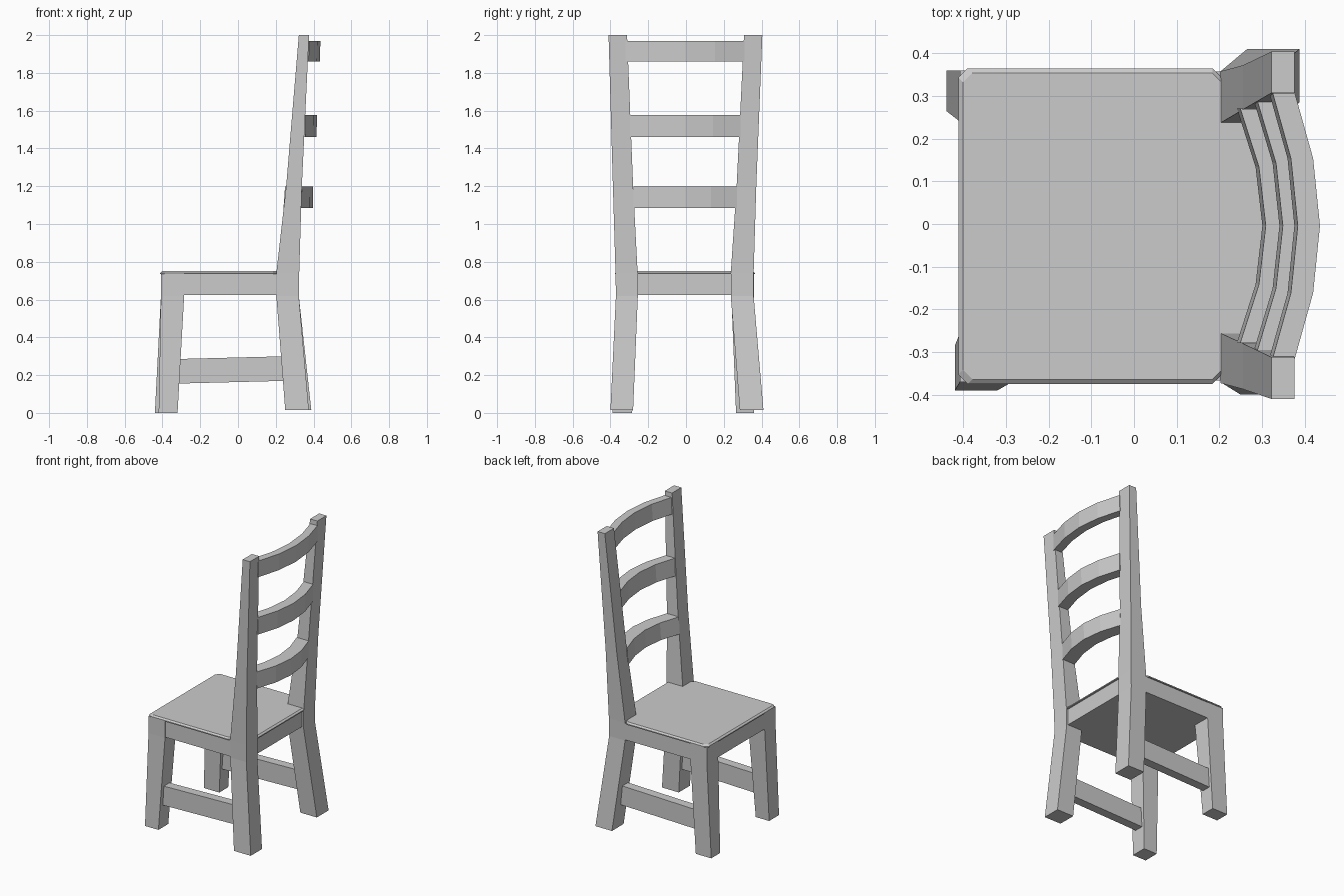
import bpy

if "Cube" in bpy.data.objects:
    bpy.data.objects.remove(bpy.data.objects["Cube"])


def loft(name, rings):
    """Closed solid through rings of points, all with the same point count."""
    n = len(rings[0])
    verts = [p for ring in rings for p in ring]
    faces = [list(range(n))[::-1], [len(verts) - n + i for i in range(n)]]
    for r in range(len(rings) - 1):
        for i in range(n):
            a, b = r * n + i, r * n + (i + 1) % n
            faces.append([a, b, b + n, a + n])
    mesh = bpy.data.meshes.new(name)
    mesh.from_pydata(verts, [], faces)
    obj = bpy.data.objects.new(name, mesh)
    bpy.context.collection.objects.link(obj)
    return obj


def rect(z, x0, x1, y0, y1):
    return [(x0, y0, z), (x1, y0, z), (x1, y1, z), (x0, y1, z)]


# Front legs, slightly splayed and uneven like hand-made timber
loft("front_leg_right", [rect(0, -.42, -.32, -.39, -.285),
                         rect(.62, -.408, -.285, -.37, -.255),
                         rect(.736, -.408, -.285, -.37, -.255)])
loft("front_leg_left", [rect(0, -.44, -.325, .265, .36),
                        rect(.62, -.408, -.285, .24, .36),
                        rect(.736, -.408, -.285, .24, .36)])

# Back posts, bent at the seat and tapering to the top
loft("back_post_right", [rect(.015, .25, .375, -.40, -.28),
                         rect(.62, .203, .322, -.371, -.255),
                         rect(.74, .203, .324, -.373, -.256),
                         rect(1.2, .255, .338, -.387, -.28),
                         rect(2, .322, .376, -.41, -.312)])
loft("back_post_left", [rect(.015, .265, .388, .285, .41),
                        rect(.62, .203, .322, .237, .358),
                        rect(.74, .203, .324, .237, .358),
                        rect(1.2, .255, .338, .268, .372),
                        rect(2, .322, .376, .307, .404)])

# Solid seat frame
loft("seat_frame", [rect(.625, -.405, .312, -.367, .357),
                    rect(.736, -.405, .312, -.367, .357)])

# Thin seat board with clipped corners and a tongue between the posts
def seat_ring(z, d):
    x0, x1, y0, y1, c = -.412 + d, .206, -.375 + d, .365 - d, .022
    pts = [(x0 + c, y0), (x1 - c, y0), (x1, y0 + c), (x1, -.257),
           (.324 - d, -.257), (.324 - d, .238), (x1, .238),
           (x1, y1 - c), (x1 - c, y1), (x0 + c, y1), (x0, y1 - c), (x0, y0 + c)]
    return [(x, y, z) for x, y in pts]

loft("seat", [seat_ring(.734, 0), seat_ring(.741, 0), seat_ring(.75, .011)])

# Side stretchers
for side, y in (("right", -.325), ("left", .31)):
    loft("stretcher_" + side,
         [[(x, y - .03, z0), (x, y + .03, z0), (x, y + .03, z1), (x, y - .03, z1)]
          for x, z0, z1 in ((-.33, .155, .285), (.26, .17, .30))])

# Curved back slats: bottom z, top z, front x and back x at centre, half width
slats = [(1.085, 1.198, .305, .396, .275),
         (1.46, 1.577, .345, .416, .293),
         (1.86, 1.97, .380, .434, .315)]
for i, (z0, z1, xf, xb, w) in enumerate(slats):
    rings = []
    for t, drop in ((-1, .06), (-.5, .016), (0, 0), (.5, .016), (1, .06)):
        y, f, b = t * w - .004, xf - drop, xb - drop
        rings.append([(f - .004, y, z0), (f - .004 + .008, y, z1),
                      (b + .002, y, z1), (b, y, z0)])
    loft("back_slat_%d" % (i + 1), rings)

# Make all face normals point outward
import bmesh
for obj in bpy.data.objects:
    bm = bmesh.new()
    bm.from_mesh(obj.data)
    bmesh.ops.recalc_face_normals(bm, faces=bm.faces)
    bm.to_mesh(obj.data)
    bm.free()
